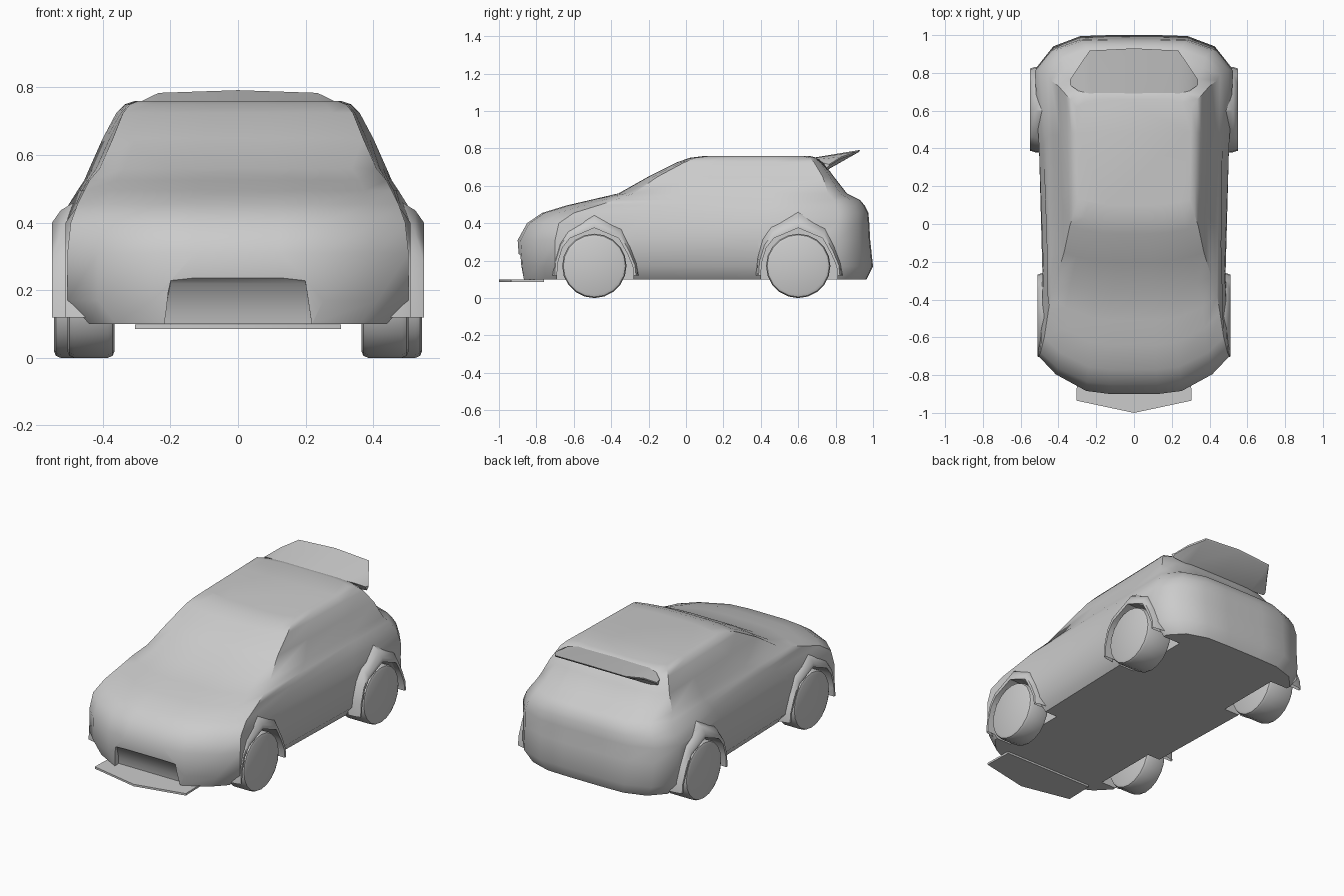
import bpy, math

if "Cube" in bpy.data.objects:
    bpy.data.objects.remove(bpy.data.objects["Cube"])


def mesh_object(name, verts, faces, angle=40):
    me = bpy.data.meshes.new(name)
    me.from_pydata(verts, [], faces)
    ob = bpy.data.objects.new(name, me)
    bpy.context.collection.objects.link(ob)
    bpy.ops.object.select_all(action='DESELECT')
    ob.select_set(True)
    bpy.context.view_layer.objects.active = ob
    bpy.ops.object.mode_set(mode='EDIT')
    bpy.ops.mesh.select_all(action='SELECT')
    bpy.ops.mesh.remove_doubles(threshold=0.0005)
    bpy.ops.mesh.normals_make_consistent(inside=False)
    bpy.ops.object.mode_set(mode='OBJECT')
    if angle:
        bpy.ops.object.shade_smooth_by_angle(angle=math.radians(angle))
    return ob


def loft(name, rings, closed=True, caps=True, angle=40):
    n = len(rings[0])
    verts = [p for r in rings for p in r]
    faces = []
    for k in range(len(rings) - 1):
        for i in range(n if closed else n - 1):
            j = (i + 1) % n
            faces.append((k*n + i, k*n + j, k*n + n + j, k*n + n + i))
    if caps:
        faces += [tuple(range(n)), tuple(range((len(rings) - 1)*n, len(rings)*n))]
    return mesh_object(name, verts, faces, angle)


def prism_x(name, profile, x0, x1):
    return loft(name, [[(x, y, z) for y, z in profile] for x in (x0, x1)], angle=0)


# Body: stacked plan outlines (z, front y, rear y, front width, rear width, corner depths)
LEVELS = [
    (.100, -.88, .965, .44, .46, .17, .13),
    (.170, -.89, 1.00, .505, .515, .19, .17),
    (.310, -.90, .985, .505, .52, .20, .17),
    (.400, -.85, .98, .495, .525, .17, .17),
    (.455, -.77, .975, .475, .50, .17, .16),
    (.495, -.64, .955, .455, .475, .17, .15),
    (.525, -.51, .93, .440, .455, .13, .14),
    (.560, -.36, .86, .410, .440, .08, .10),
    (.650, -.20, .79, .370, .400, .05, .06),
    (.725, -.05, .735, .340, .360, .04, .05),
    (.750, .02, .70, .320, .335, .03, .04),
    (.760, .10, .66, .295, .305, .03, .04),
]


def outline(z, yf, yr, wf, wr, df, dr):
    tuck = .95 if z < .48 else 1.0
    L = yr - yf
    half = [(.25*wf, yf), (.5*wf, yf + .08*df), (.82*wf, yf + .52*df), (wf, yf + df),
            ((wf*.67 + wr*.33)*tuck, yf + .33*L), ((wf*.33 + wr*.67)*(1 + tuck)/2, yf + .68*L),
            (wr, yr - dr), (.83*wr, yr - .35*dr), (.55*wr, yr - .03*dr), (.25*wr, yr)]
    right = [(x, y, z) for x, y in half]
    return right + [(-x, y, z) for x, y, z in reversed(right)]


body = loft("body", [outline(*lv) for lv in LEVELS], angle=0)

# Wheel wells and front intake cut out of the body
ARCH = [(-.20, .12), (-.195, .19), (-.17, .27), (-.13, .32), (0, .375),
        (.13, .32), (.175, .24), (.205, .17), (.21, .12)]
AXLES = [("front", -.49, .51), ("rear", .60, .55)]
well = [(-.20, .02)] + ARCH + [(.21, .02)]
cutters = [prism_x("well_cutter", [(cy + y, z) for y, z in well], s*.34, s*.75)
           for _, cy, _ in AXLES for s in (-1, 1)]
intake = []
for w, prof in ((-1, None), (1, None)):
    intake.append([(w*.225, -.97, .05), (w*.225, -.82, .05), (w*.215, -.835, .14),
                   (w*.20, -.875, .22), (w*.19, -.97, .30)])
cutters.append(loft("intake_cutter", intake, angle=0))
bpy.ops.object.select_all(action='DESELECT')
bpy.context.view_layer.objects.active = body
body.select_set(True)
for c in cutters:
    m = body.modifiers.new("cut", 'BOOLEAN')
    m.operation, m.object, m.solver = 'DIFFERENCE', c, 'EXACT'
    bpy.ops.object.modifier_apply(modifier=m.name)
for c in cutters:
    bpy.data.objects.remove(c)
bpy.ops.object.shade_smooth_by_angle(angle=math.radians(42))

# Flared fenders and wheels
for end, cy, xo in AXLES:
    for side, s in (("left", -1), ("right", 1)):
        def row(x, sy, sz):
            return [(s*x, cy + y*sy, .12 + (z - .12)*sz) for y, z in ARCH]
        loft(f"{end}_{side}_fender",
             [row(xo - .12, 1, 1), row(xo, 1, 1), row(xo, 1.06, 1.10),
              row(xo - .025, 1.10, 1.24), row(xo - .075, 1.13, 1.36)],
             closed=False, caps=False)
        bpy.ops.mesh.primitive_cylinder_add(
            vertices=20, radius=.172, depth=xo - .37,
            location=(s*(xo + .36)/2, cy, .172), rotation=(0, math.pi/2, 0))
        wheel = bpy.context.object
        wheel.name = f"{end}_{side}_wheel"
        b = wheel.modifiers.new("bevel", 'BEVEL')
        b.width, b.segments, b.limit_method, b.angle_limit = .02, 2, 'ANGLE', math.radians(50)
        bpy.ops.object.modifier_apply(modifier="bevel")
        bpy.ops.object.shade_smooth_by_angle(angle=math.radians(40))

# Front splitter plate
plan = [(-.30, -.76), (-.305, -.935), (0, -1.0), (.305, -.935), (.30, -.76)]
loft("front_splitter", [[(x, y, z) for x, y in plan] for z in (.086, .098)], angle=30)

# Roof spoiler: wedge sections across x
half = [(0, (.69, .752), (.93, .792), (.925, .782), (.755, .685)),
        (.235, (.69, .750), (.918, .784), (.912, .774), (.755, .685)),
        (.295, (.705, .742), (.83, .755), (.825, .745), (.755, .687)),
        (.338, (.735, .722), (.765, .715), (.765, .708), (.75, .695))]
sections = [[(-x, y, z) for y, z in pts] for x, *pts in reversed(half[1:])]
sections += [[(x, y, z) for y, z in pts] for x, *pts in half]
loft("roof_spoiler", sections, angle=35)
